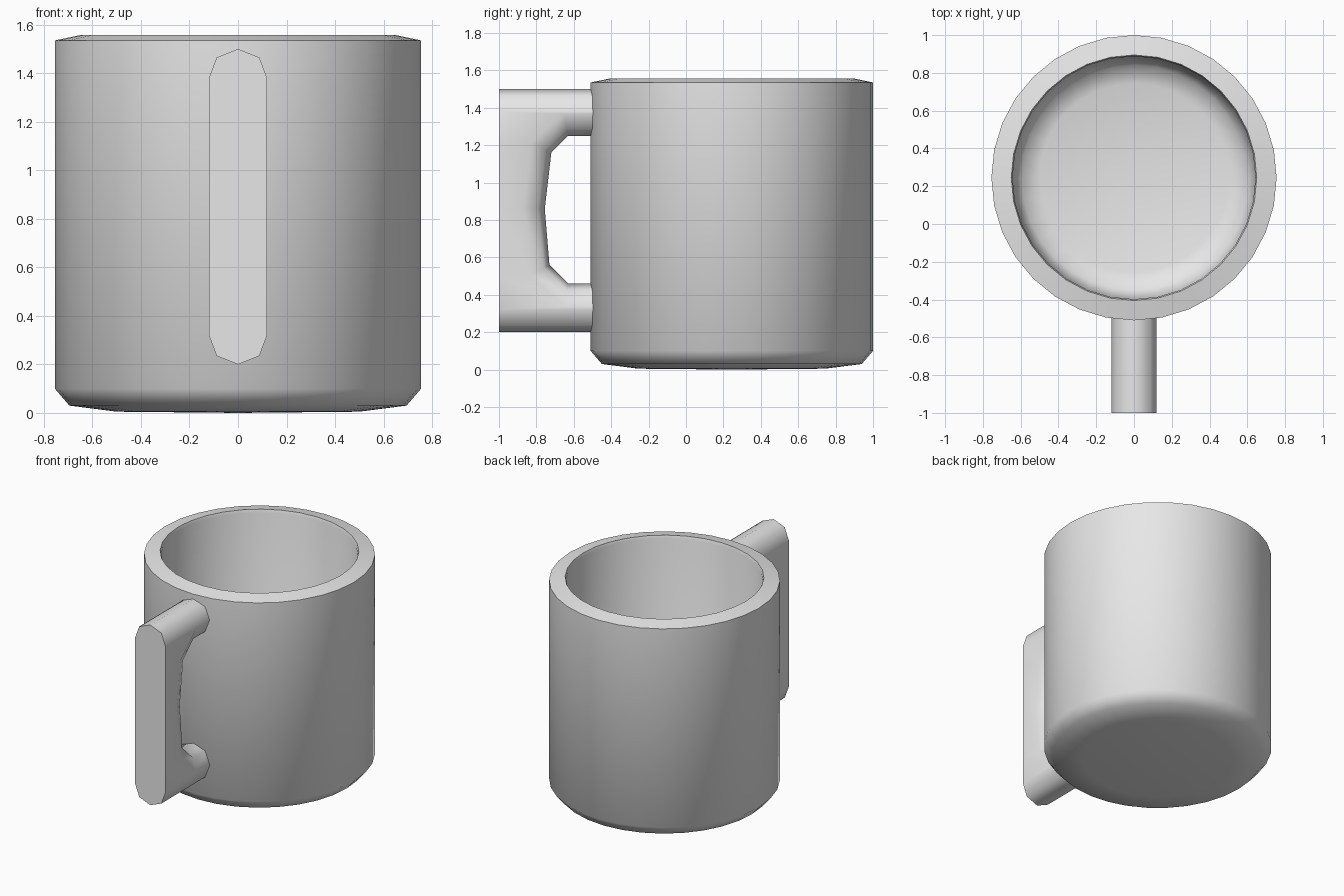
import bpy
import bmesh
import math
from mathutils import Vector

if "Cube" in bpy.data.objects:
    bpy.data.objects.remove(bpy.data.objects["Cube"], do_unlink=True)

grey = bpy.data.materials.new("plain_grey")
grey.use_nodes = True
COLOUR = (0.8, 0.8, 0.8, 1)
grey.diffuse_color = COLOUR
for node in grey.node_tree.nodes:
    if node.type == 'BSDF_PRINCIPLED':
        node.inputs["Base Color"].default_value = COLOUR


def finish(bm, name, angle):
    """Turn a bmesh into a smooth-shaded object."""
    bmesh.ops.remove_doubles(bm, verts=bm.verts, dist=0.0005)
    bmesh.ops.recalc_face_normals(bm, faces=bm.faces)
    mesh = bpy.data.meshes.new(name)
    bm.to_mesh(mesh)
    bm.free()
    mesh.materials.append(grey)
    obj = bpy.data.objects.new(name, mesh)
    bpy.context.collection.objects.link(obj)
    bpy.ops.object.select_all(action='DESELECT')
    obj.select_set(True)
    bpy.context.view_layer.objects.active = obj
    bpy.ops.object.shade_smooth_by_angle(angle=math.radians(angle))
    return obj


# Cup: one closed wall profile (radius, height), spun around its axis
profile = [(0, 0), (0.5, 0.005), (0.695, 0.03), (0.755, 0.1), (0.755, 1.535),
           (0.65, 1.557), (0.643, 1.535), (0.635, 0.22), (0.595, 0.14),
           (0.5, 0.11), (0, 0.11)]
bm = bmesh.new()
points = [bm.verts.new((r, 0, z)) for r, z in profile]
edges = [bm.edges.new(pair) for pair in zip(points, points[1:])]
bmesh.ops.spin(bm, geom=points + edges, cent=(0, 0, 0), axis=(0, 0, 1),
               angle=math.tau, steps=32, use_merge=False)
cup = finish(bm, "cup", 55)
cup.location.y = 0.245

# Handle: sections along a C shape, each with a rounded outer and inner side
# station: outer y, outer z, outer rounding direction, inner (y, z), inner normal
stations = [
    (-0.45, 1.5, -1, (-0.45, 1.25), (0, 1)),
    (-1, 1.5, -1, (-0.63, 1.25), (-0.2, 1)),
    (-1, 1.2, 0, (-0.72, 1.16), (-1, 0.5)),
    (-1, 0.86, 0, (-0.755, 0.86), (-1, 0)),
    (-1, 0.5, 0, (-0.73, 0.56), (-1, -0.5)),
    (-1, 0.2, 1, (-0.63, 0.46), (-0.2, -1)),
    (-0.45, 0.2, 1, (-0.45, 0.46), (0, -1)),
]
half_round = [(0, 0), (0.088, 0.035), (0.12, 0.12)]   # x, depth from the edge

bm = bmesh.new()
rings = []
for oy, oz, turn, inner, normal in stations:
    n = Vector(normal).normalized()
    half = [(x, oy, oz + turn * d) for x, d in half_round]
    half += [(x, inner[0] + n.x * d, inner[1] + n.y * d)
             for x, d in reversed(half_round)]
    mirrored = [(-x, y, z) for x, y, z in reversed(half[1:-1])]
    rings.append([bm.verts.new(p) for p in half + mirrored])
for a, b in zip(rings, rings[1:]):
    for i in range(len(a)):
        j = (i + 1) % len(a)
        bm.faces.new((a[i], a[j], b[j], b[i]))
for end in (rings[0], rings[-1]):
    bm.faces.new(end)
finish(bm, "handle", 60)
